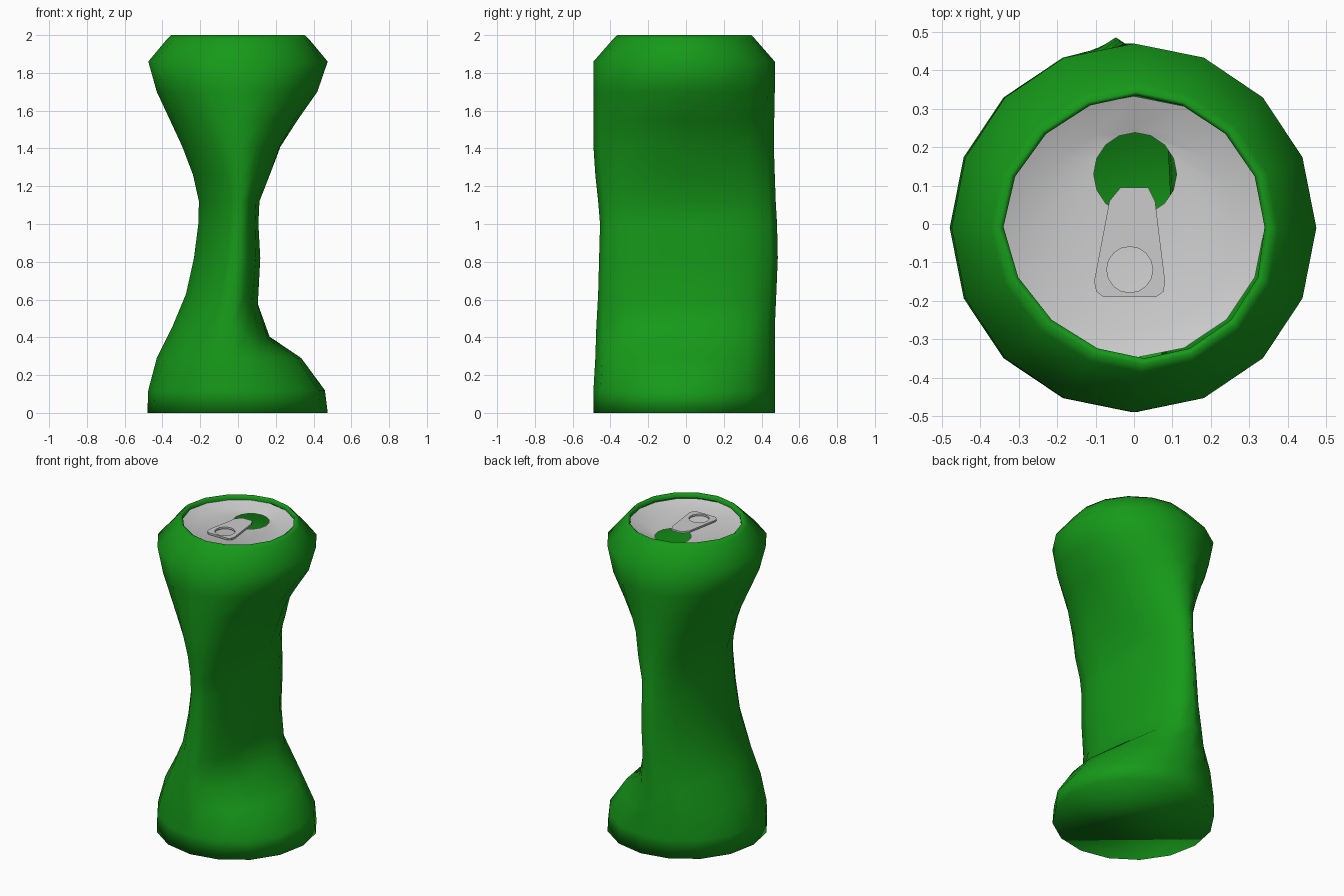
import bpy, bmesh
from math import sin, cos, pi, copysign

if "Cube" in bpy.data.objects:
    bpy.data.objects.remove(bpy.data.objects["Cube"])

N = 16
CY = -0.01
green = bpy.data.materials.new("green_paint")
green.diffuse_color = (0.008, 0.32, 0.01, 1)
green.use_nodes = True
green.node_tree.nodes["Principled BSDF"].inputs["Base Color"].default_value = green.diffuse_color


def make_object(name, bm, mat=None, smooth=True):
    me = bpy.data.meshes.new(name)
    bm.normal_update()
    for f in bm.faces:
        f.smooth = smooth
    bm.to_mesh(me)
    bm.free()
    ob = bpy.data.objects.new(name, me)
    bpy.context.collection.objects.link(ob)
    if mat:
        me.materials.append(mat)
    return ob


def bridge(bm, a, b):
    for i in range(N):
        j = (i + 1) % N
        bm.faces.new((a[i], a[j], b[j], b[i]))


# Crushed body: z, left x, right x, front y, back y for each ring
rings = [
    (0.00, -.48, .475, -.49, .47),
    (0.12, -.475, .46, -.49, .47),
    (0.29, -.43, .335, -.48, .47),
    (0.45, -.35, .20, -.475, .47),
    (0.63, -.275, .135, -.465, .478),
    (0.82, -.233, .11, -.46, .486),
    (1.00, -.21, .097, -.455, .482),
    (1.12, -.207, .103, -.465, .475),
    (1.26, -.238, .165, -.48, .47),
    (1.41, -.295, .225, -.49, .465),
    (1.55, -.36, .315, -.49, .467),
    (1.70, -.43, .42, -.49, .47),
    (1.86, -.475, .475, -.49, .47),
    (1.98, -.375, .375, -.385, .365),
    (2.00, -.355, .355, -.365, .345),
    (1.99, -.34, .34, -.35, .335),
    (1.97, -.34, .34, -.35, .335),
]
bm = bmesh.new()
prev = None
for k, (z, xl, xr, yf, yb) in enumerate(rings):
    pinch = max(0, 1 - (xr - xl) / 0.95) / 0.68
    loop = []
    for i in range(N):
        c, s = cos(2 * pi * i / N), sin(2 * pi * i / N)
        lens = copysign(abs(c) ** (1 + 0.2 * pinch), c)
        x = (xl + xr) / 2 + (xr - xl) / 2 * lens
        x += pinch * (0.015 * max(0, s) - 0.065 * min(0, s))  # ridges lean
        y = (yf + yb) / 2 + (yb - yf) / 2 * s
        dz = 0
        if k in (3, 4):  # folded ledge at the lower right
            dent = max(0, c) * (0.6 - 0.3 * s)
            dz = -0.09 * dent
            x -= 0.05 * dent
        loop.append(bm.verts.new((x, y, z + dz)))
    if prev:
        bridge(bm, prev, loop)
    else:
        bm.faces.new(loop[::-1])
    prev = loop
make_object("can_body", bm, green)

# Dished lid with a round drinking hole
bm = bmesh.new()


def circle(r, cx, cy, z):
    return [bm.verts.new((cx + r * cos(2 * pi * i / N), cy + r * sin(2 * pi * i / N), z))
            for i in range(N)]


lid_edge = circle(0.341, 0, -0.008, 1.97)
lid_floor = circle(0.265, 0, CY, 1.94)
bridge(bm, lid_edge, lid_floor)
bridge(bm, lid_floor, circle(0.108, 0.003, 0.13, 1.933))
make_object("lid", bm)

# Pull tab: outline with a finger hole, extruded
outline = [(-.035, .095), (.037, .095), (.055, .06), (.081, -.15), (.077, -.176), (.058, -.19),
           (-.08, -.19), (-.098, -.176), (-.104, -.15), (-.064, .06)]
hole = [(-.011 + .06 * cos(2 * pi * i / N), -.119 + .06 * sin(2 * pi * i / N)) for i in range(N)]
cu = bpy.data.curves.new("pull_tab", 'CURVE')
cu.dimensions = '2D'
cu.fill_mode = 'BOTH'
cu.extrude = 0.006
for pts in (outline, hole):
    sp = cu.splines.new('POLY')
    sp.points.add(len(pts) - 1)
    for p, (x, y) in zip(sp.points, pts):
        p.co = (x, y, 0, 1)
    sp.use_cyclic_u = True
tab = bpy.data.objects.new("pull_tab", cu)
tab.location.z = 1.953
bpy.context.collection.objects.link(tab)
bpy.context.view_layer.objects.active = tab
tab.select_set(True)
bpy.ops.object.convert(target='MESH')
bpy.ops.object.shade_flat()
